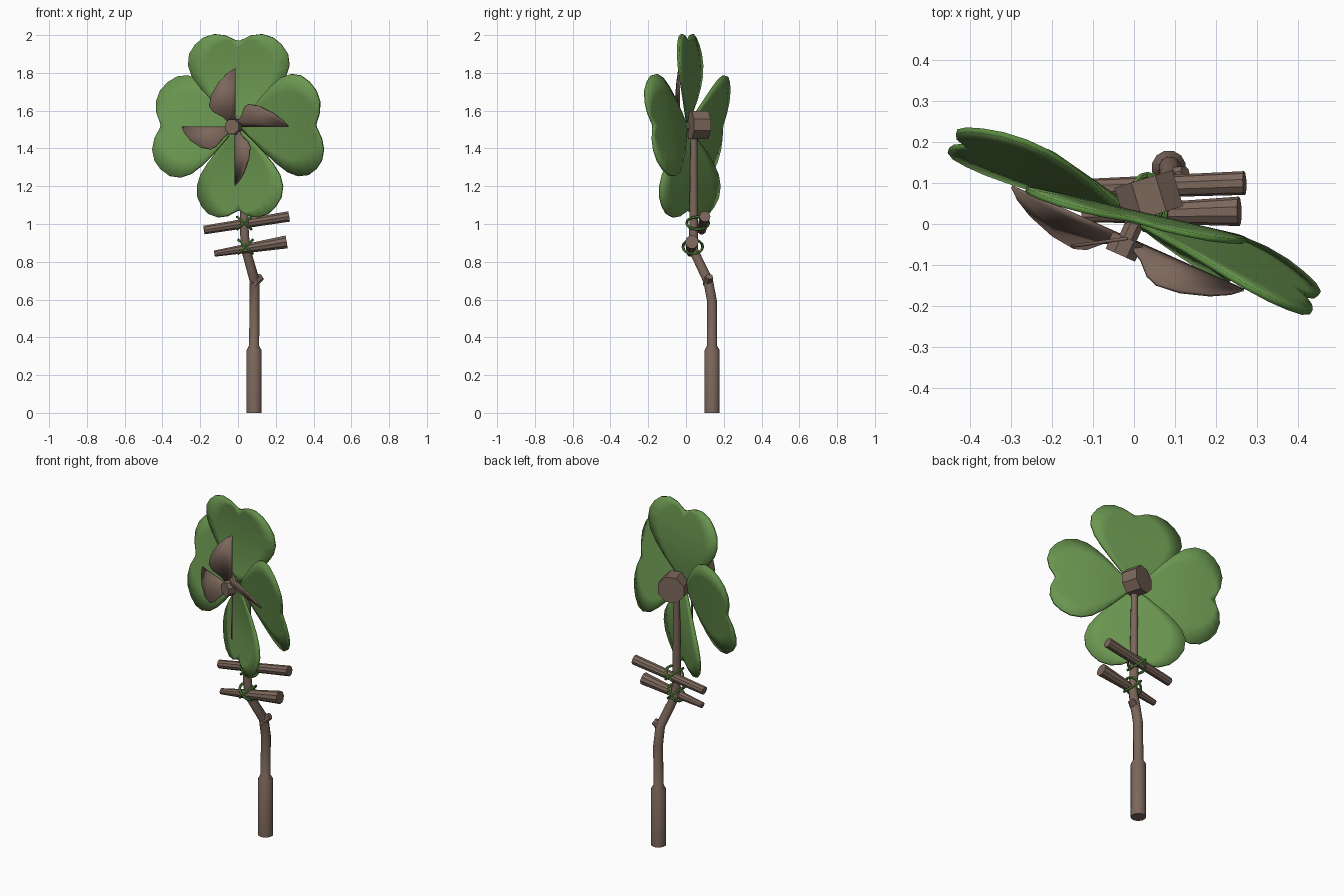
import bpy, bmesh, math
from mathutils import Vector

if "Cube" in bpy.data.objects:
    bpy.data.objects.remove(bpy.data.objects["Cube"])


def material(name, rgb):
    m = bpy.data.materials.new(name)
    m.diffuse_color = (*rgb, 1)
    m.use_nodes = True
    m.node_tree.nodes["Principled BSDF"].inputs["Base Color"].default_value = m.diffuse_color
    return m


BARK = material("bark brown", (0.20, 0.135, 0.105))
LEAF = material("leaf green", (0.145, 0.305, 0.08))
VINE = material("vine green", (0.10, 0.26, 0.05))


def finish(name, bm, mats, angle=35, thickness=0):
    bmesh.ops.recalc_face_normals(bm, faces=bm.faces)
    me = bpy.data.meshes.new(name)
    bm.to_mesh(me)
    bm.free()
    ob = bpy.data.objects.new(name, me)
    bpy.context.collection.objects.link(ob)
    for m in mats:
        me.materials.append(m)
    if thickness:
        s = ob.modifiers.new("thickness", 'SOLIDIFY')
        s.thickness = thickness
        s.offset = 0
        s.material_offset_rim = len(mats) - 1
    bpy.ops.object.select_all(action='DESELECT')
    ob.select_set(True)
    bpy.context.view_layer.objects.active = ob
    bpy.ops.object.shade_smooth_by_angle(angle=math.radians(angle))
    return ob


def tube(name, pts, radii, mat, sides=10, closed=False, ref=None):
    """Rings swept along a path, capped unless closed."""
    pts = [Vector(p) for p in pts]
    n = len(pts)
    bm = bmesh.new()
    rings = []
    for i, p in enumerate(pts):
        a = pts[(i - 1) % n] if closed else pts[max(i - 1, 0)]
        b = pts[(i + 1) % n] if closed else pts[min(i + 1, n - 1)]
        t = (b - a).normalized()
        r0 = ref or (Vector((0, 0, 1)) if abs((pts[-1] - pts[0]).normalized().z) < 0.7 else Vector((1, 0, 0)))
        e1 = (r0 - t * r0.dot(t)).normalized()
        e2 = t.cross(e1)
        ring = []
        for k in range(sides):
            ang = 2 * math.pi * (k + 0.5) / sides
            ring.append(bm.verts.new(p + (e1 * math.cos(ang) + e2 * math.sin(ang)) * radii[i]))
        rings.append(ring)
    for i in range(n if closed else n - 1):
        A, B = rings[i], rings[(i + 1) % n]
        for k in range(sides):
            j = (k + 1) % sides
            bm.faces.new((A[k], A[j], B[j], B[k]))
    if not closed:
        bm.faces.new(rings[0])
        bm.faces.new(rings[-1])
    return finish(name, bm, [mat])


# Post: thick foot, bent stem, thin top
tube("post",
     [(.085, .138, 0), (.085, .138, .33), (.085, .138, .355), (.088, .138, .59),
      (.088, .117, .70), (.043, .04, .86), (.034, .04, .95), (.032, .042, 1.5)],
     [.042, .042, .028, .027, .027, .025, .024, .018], BARK, 12)
tube("twig_stub", [(.08, .112, .68), (.108, .12, .71), (.125, .124, .722)], [.024, .023, .019], BARK, 8)

# Cross bars tied to the post
tube("upper_crossbar", [(-.18, .083, .968), (.27, .1, 1.04)], [.024, .029], BARK, 10)
tube("lower_crossbar", [(-.125, .022, .843), (.257, .031, .905)], [.017, .036], BARK, 10)


# Crossed lashings: two slanted loops around each joint
def lashing(name, c, hx, hy, hz):
    for s in (1, -1):
        pts = []
        for i in range(16):
            a = 2 * math.pi * i / 16
            d = math.sin(a) * (1.0 + 0.15 * math.cos(a) ** 2)
            pts.append((c[0] + hx * d, c[1] + hy * math.cos(a), c[2] + s * hz * d))
        tube(f"{name}_{'rising' if s > 0 else 'falling'}", pts, [.0075] * 16, VINE, 6, True,
             Vector((-s * hz, 0, hx)).normalized())


lashing("upper_lashing", (.033, .062, 1.005), .037, .058, .032)
lashing("lower_lashing", (.04, .036, .88), .037, .052, .036)

# Rotor frame, turned towards the left
YAW = math.radians(24)
U = Vector((math.cos(YAW), -math.sin(YAW), 0))
N = Vector((-math.sin(YAW), -math.cos(YAW), 0))
Z = Vector((0, 0, 1))


def frame(quarter, pitch):
    a = quarter * math.pi / 2
    radial = U * math.cos(a) + Z * math.sin(a)
    tang = Z * math.cos(a) - U * math.sin(a)
    p = math.radians(pitch)
    return radial, tang * math.cos(p) + N * math.sin(p), N * math.cos(p) - tang * math.sin(p)


# Heart-shaped leaves: half outline mirrored into a bowed grid
HALF = [(.015, .008), (.07, .075), (.14, .152), (.20, .21), (.26, .255), (.32, .275),
        (.38, .268), (.43, .235), (.467, .19), (.485, .13), (.478, .07), (.452, 0.012)]
for q, side in enumerate(("right", "top", "left", "bottom")):
    er, ew, en = frame(q, 11)
    bm = bmesh.new()
    rows = []
    for i, (r, w) in enumerate(HALF):
        rc = .015 + (.45 - .015) * i / (len(HALF) - 1)
        row = []
        for k in range(-3, 4):
            f = abs(k) / 3
            rr, ww = rc + (r - rc) * f, w * k / 3
            depth = -.022 * math.sin(math.pi * min(rr / .48, 1))
            row.append(bm.verts.new(Vector((0, .005, 1.52)) + er * rr + ew * ww + en * depth))
        rows.append(row)
    for A, B in zip(rows, rows[1:]):
        for k in range(6):
            bm.faces.new((A[k], A[k + 1], B[k + 1], B[k]))
    finish(f"{side}_leaf", bm, [LEAF, VINE], 40, .013)

# Small curved wooden blades in front
BLADE = [(.02, 0), (.31, 0), (.285, .04), (.24, .085), (.17, .128), (.11, .14), (.08, .12), (.05, .065), (.02, .035)]
HUB = Vector((-.015, -.035, 1.515))
for q, side in enumerate(("right", "top", "left", "bottom")):
    er, ew, en = frame(q, 32)
    bm = bmesh.new()
    bm.faces.new([bm.verts.new(HUB + er * r + ew * w) for r, w in BLADE])
    finish(f"{side}_blade", bm, [BARK], 35, .008)

# Hub cap, shaft and rear drum
tube("hub_cap", [HUB + N * .0, HUB + N * .045], [.044, .042], BARK, 8)
tube("shaft", [HUB - N * .10, HUB + N * .01], [.024, .024], BARK, 8)
D = Vector((.29, -.957, 0))
C = Vector((.036, .066, 1.525))
tube("rear_drum", [C - D * .046, C + D * .046], [.08, .08], BARK, 8)
